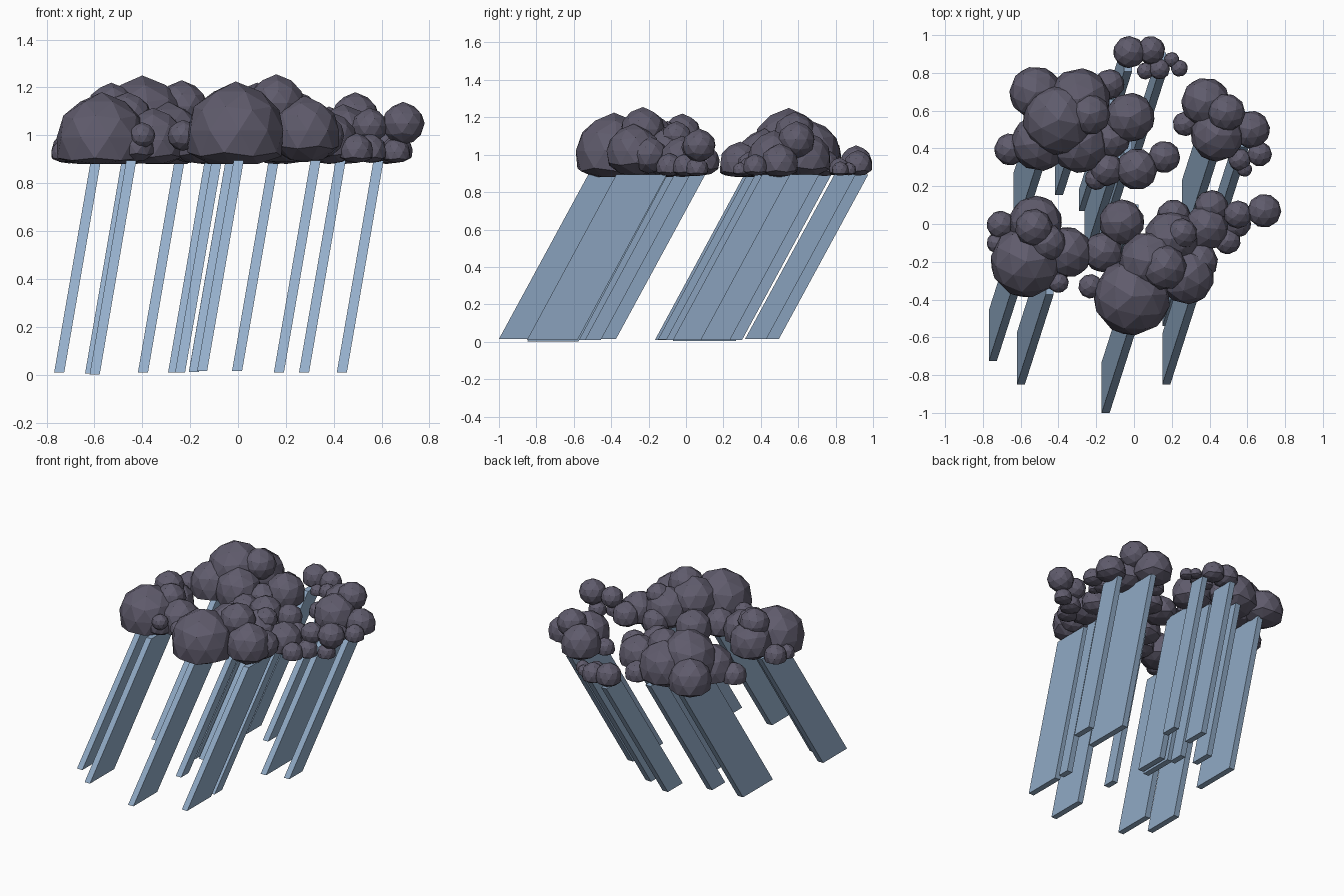
import bpy, bmesh, random
from mathutils import Matrix

random.seed(4)
BASE = 0.88


def material(name, color):
    m = bpy.data.materials.new(name)
    m.diffuse_color = (*color, 1)
    return m


CLOUD = material("storm_grey", (0.115, 0.105, 0.15))
RAIN = material("rain_blue", (0.30, 0.43, 0.60))


def finish(bm, name, mat):
    me = bpy.data.meshes.new(name)
    bm.to_mesh(me)
    bm.free()
    me.materials.append(mat)
    bpy.context.collection.objects.link(bpy.data.objects.new(name, me))


# cloud: faceted puffs with peaked tops, spread out and pressed flat on a common base
def cloud(name, puffs):
    bm = bmesh.new()
    for x, y, z, r in puffs:
        place = Matrix.Translation((x, y, z)) @ Matrix.Rotation(random.uniform(0, 6), 4, 'Z')
        verts = bmesh.ops.create_icosphere(bm, subdivisions=2, radius=r)["verts"]
        grounded = z - r < BASE + 0.02
        for v in verts:
            if 0.1 * r < v.co.z < 0.95 * r:
                v.co.z *= 0.93
            elif grounded and -0.7 * r < v.co.z < -0.1 * r:
                v.co.x *= 1.1
                v.co.y *= 1.1
            v.co = place @ v.co
            if v.co.z < BASE + 0.02:
                v.co.z = max(BASE, BASE + 0.02 - 0.5 * (BASE + 0.02 - v.co.z))
    finish(bm, name, CLOUD)


# rain: thin slab sheared forward and to the left as it falls
def rain(name, x, y0, y1, z0):
    bm = bmesh.new()
    ring = [(x, y0), (x + 0.042, y0), (x + 0.042, y1), (x, y1)]
    low = [bm.verts.new((a, b, z0)) for a, b in ring]
    top = [bm.verts.new((a + 0.153, b + 0.478, 0.895)) for a, b in ring]
    bm.faces.new(low[::-1])
    bm.faces.new(top)
    for i in range(4):
        j = (i + 1) % 4
        bm.faces.new((low[i], low[j], top[j], top[i]))
    finish(bm, name, RAIN)


cloud("cloud_front_left", [
    (-.57, -.2, .99, .19), (-.52, .01, 1.0, .14), (-.53, -.02, 1.12, .10),
    (-.355, -.15, .98, .135), (-.43, -.265, .96, .08), (-.705, -.005, .94, .075),
    (-.725, -.1, .93, .055), (-.40, -.31, 1.0, .055), (-.46, -.1, 1.08, .10)])

cloud("cloud_front_middle", [
    (-.01, -.385, 1.02, .205), (.28, -.28, 1.02, .145), (.08, -.2, 1.06, .16),
    (.16, -.23, 1.135, .12), (-.065, .01, .98, .12), (-.165, -.15, .97, .105)])

cloud("cloud_front_right", [
    (.2, -.08, 1.01, .15), (.255, -.05, 1.1, .08), (.345, -.2, 1.0, .10),
    (.21, .04, .96, .09), (.38, -.02, .98, .12), (.41, .09, .97, .09),
    (.55, .05, 1.04, .075), (.55, 0, .94, .07), (.495, -.09, .94, .07),
    (.69, .07, 1.05, .09), (.66, .06, .93, .06), (-.23, -.33, 1.0, .065)])

cloud("cloud_back_left", [
    (-.52, .695, .99, .14), (-.29, .66, 1.02, .165), (-.4, .55, 1.06, .19),
    (-.235, .58, 1.12, .11), (-.02, .565, .99, .13), (-.13, .74, .95, .08),
    (-.655, .395, .94, .085), (-.5, .43, .98, .15), (-.29, .42, .99, .15),
    (-.12, .45, .96, .10)])

cloud("cloud_back_small", [
    (.015, .29, .96, .11), (.16, .355, .94, .085), (-.145, .29, .95, .09),
    (-.2, .24, .93, .06)])

cloud("cloud_back_far", [
    (-.025, .91, .965, .085), (.09, .92, .95, .075), (.06, .81, .92, .045),
    (.135, .82, .93, .055), (.2, .87, .92, .04), (.24, .825, .92, .045)])

cloud("cloud_back_right", [
    (.38, .645, .99, .13), (.49, .59, 1.08, .10), (.44, .47, .99, .14),
    (.62, .5, .96, .10), (.27, .53, .94, .065), (.665, .37, .94, .065),
    (.585, .29, .92, .04), (.56, .34, .93, .06)])

# rain slabs: left x, front y, back y and height of the lower end
SHEETS = [
    (-.768, -.725, -.455, .01), (-.62, -.85, -.575, 0), (-.171, -1.0, -.73, .015),
    (.15, -.85, -.58, .01), (.15, -.54, -.455, .01), (-.171, -.46, -.374, .015),
    (-.639, -.07, .267, .005), (-.418, .153, .30, .01), (-.292, .07, .18, .01),
    (-.263, -.166, .08, .01), (-.205, -.15, .07, .012), (.255, -.107, .235, .01),
    (.413, -.07, .08, .01), (-.205, .33, .497, .015), (-.025, .316, .43, .015)]
for i, s in enumerate(SHEETS):
    rain(f"rain_sheet_{i + 1}", *s)
